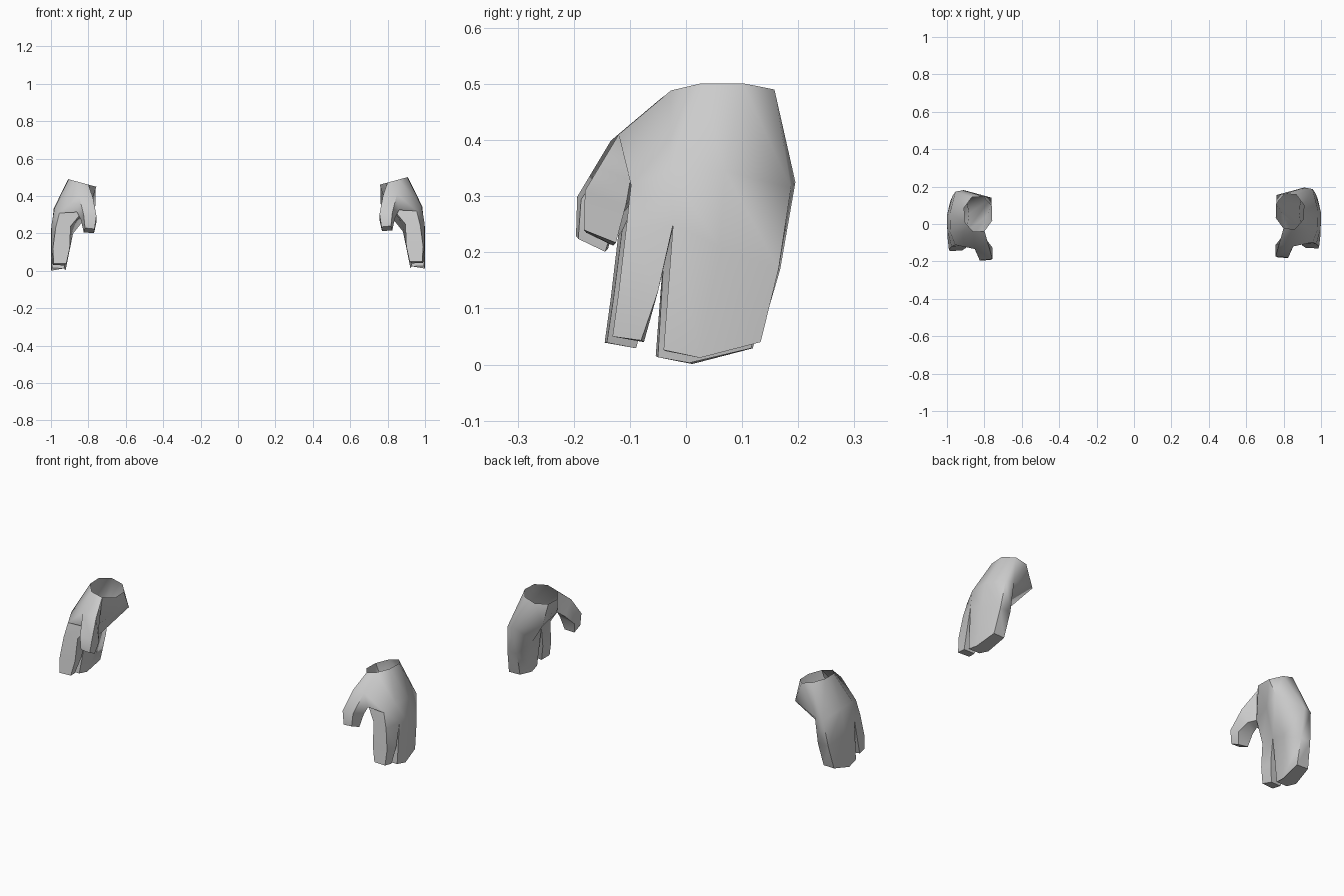
import bpy, bmesh, math

if "Cube" in bpy.data.objects:
    bpy.data.objects.remove(bpy.data.objects["Cube"])

# Wrist opening: tilted octagon, higher on the outer side
wrist = []
for i in range(8):
    a = math.radians(-70 + 45 * i)
    x = 0.833 + 0.08 * math.cos(a)
    wrist.append((x, 0.067 + 0.1 * math.sin(a), 0.481 + 0.27 * (x - 0.833)))

# Ring order: front outer, gap outer, mid outer, back outer, then back along the inner side
palm = [(.955, -.098, .32), (.982, -.03, .345), (.985, .07, .345), (.955, .187, .315),
        (.91, .195, .325), (.762, .155, .36), (.795, .05, .345), (.825, -.06, .335)]
knuckle = [(.975, -.107, .24), (.998, -.023, .25), (1.0, .06, .21), (.97, .165, .17),
           (.91, .168, .17), (.882, .07, .21), (.895, -.023, .245), (.895, -.1, .25)]

# Digit sections
thumb = [
    [(.85, -.12, .41), (.775, -.11, .40), (.785, -.075, .315), (.86, -.1, .325)],
    [(.825, -.18, .31), (.757, -.173, .305), (.757, -.112, .27), (.84, -.107, .285)],
    [(.818, -.182, .24), (.767, -.178, .235), (.77, -.13, .212), (.825, -.125, .217)],
]
index = [
    [(.99, -.12, .13), (.998, -.05, .13), (.905, -.05, .13), (.9, -.115, .13)],
    [(.985, -.131, .05), (.99, -.08, .043), (.93, -.075, .04), (.918, -.127, .05)],
]
mitten = [[(.995, -.04, .026), (1.0, .025, .012), (.983, .133, .04),
           (.918, .13, .04), (.922, .02, .014), (.93, -.036, .024)]]


def make_glove(name, side, dy, dz):
    bm = bmesh.new()

    def ring(pts):
        return [bm.verts.new((side * x, y + dy, z + dz)) for x, y, z in pts]

    def bridge(a, b, skip=()):
        n = len(a)
        for i in range(n):
            if i not in skip:
                j = (i + 1) % n
                bm.faces.new((a[i], a[j], b[j], b[i]))

    def digit(base, sections):
        for pts in sections:
            nxt = ring(pts)
            bridge(base, nxt)
            base = nxt
        bm.faces.new(base)

    w, p, k = ring(wrist), ring(palm), ring(knuckle)
    bridge(w, p, skip=(7,))          # leaves the opening for the thumb
    bridge(p, k)
    digit([w[0], w[7], p[7], p[0]], thumb)
    digit([k[0], k[1], k[6], k[7]], index)
    digit(k[1:7], mitten)
    bmesh.ops.recalc_face_normals(bm, faces=bm.faces)

    me = bpy.data.meshes.new(name)
    bm.to_mesh(me)
    bm.free()
    ob = bpy.data.objects.new(name, me)
    bpy.context.collection.objects.link(ob)
    bpy.ops.object.select_all(action='DESELECT')
    ob.select_set(True)
    bpy.context.view_layer.objects.active = ob
    bpy.ops.object.shade_smooth_by_angle(angle=math.radians(55))


# The pair: the left glove sits slightly forward and lower
make_glove("right_glove", 1, 0, 0)
make_glove("left_glove", -1, -0.014, -0.011)
